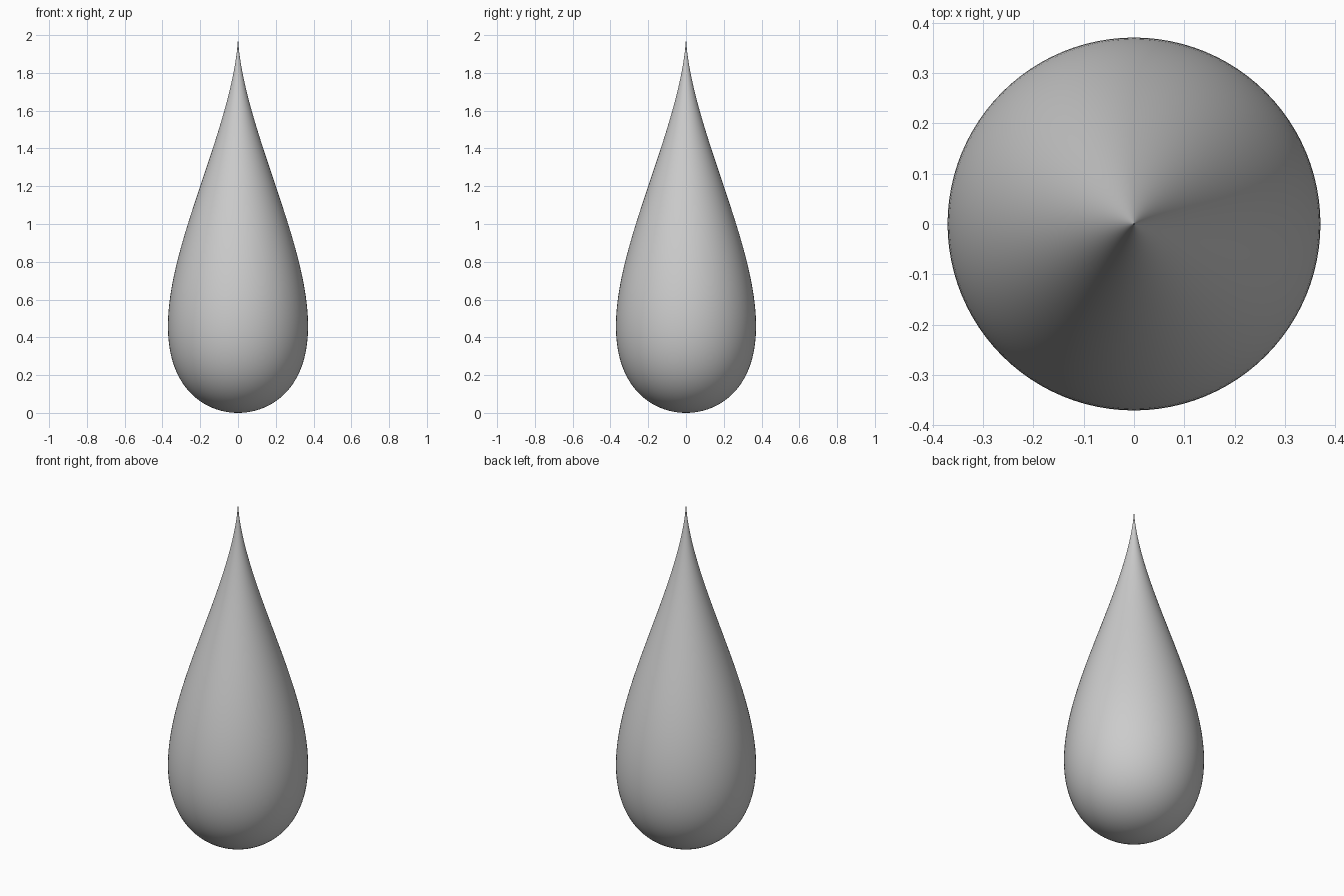
import bpy, bmesh
from math import sin, cos, pi

if "Cube" in bpy.data.objects:
    bpy.data.objects.remove(bpy.data.objects["Cube"])

HEIGHT, RADIUS, TAPER = 2.0, 0.371, 2.35
SEGMENTS, RINGS = 96, 80


def outline(t):
    # Teardrop curve: t = 0 at the pointed tip, pi at the rounded base
    return sin(t) * sin(t / 2) ** TAPER


peak = max(outline(pi * i / 2000) for i in range(2001))

# Teardrop body: rings of the profile revolved about z, closed by two poles
bm = bmesh.new()
tip = bm.verts.new((0, 0, HEIGHT))
base = bm.verts.new((0, 0, 0))
rings = []
for i in range(1, RINGS):
    t = pi * i / RINGS
    r = RADIUS * outline(t) / peak
    z = HEIGHT * (1 + cos(t)) / 2
    rings.append([bm.verts.new((r * cos(2 * pi * j / SEGMENTS),
                                r * sin(2 * pi * j / SEGMENTS), z))
                  for j in range(SEGMENTS)])

for j in range(SEGMENTS):
    k = (j + 1) % SEGMENTS
    bm.faces.new((tip, rings[0][j], rings[0][k]))
    bm.faces.new((base, rings[-1][k], rings[-1][j]))
    for upper, lower in zip(rings, rings[1:]):
        bm.faces.new((upper[j], lower[j], lower[k], upper[k]))

for f in bm.faces:
    f.smooth = True
mesh = bpy.data.meshes.new("teardrop")
bm.to_mesh(mesh)
bm.free()
bpy.context.collection.objects.link(bpy.data.objects.new("teardrop", mesh))
